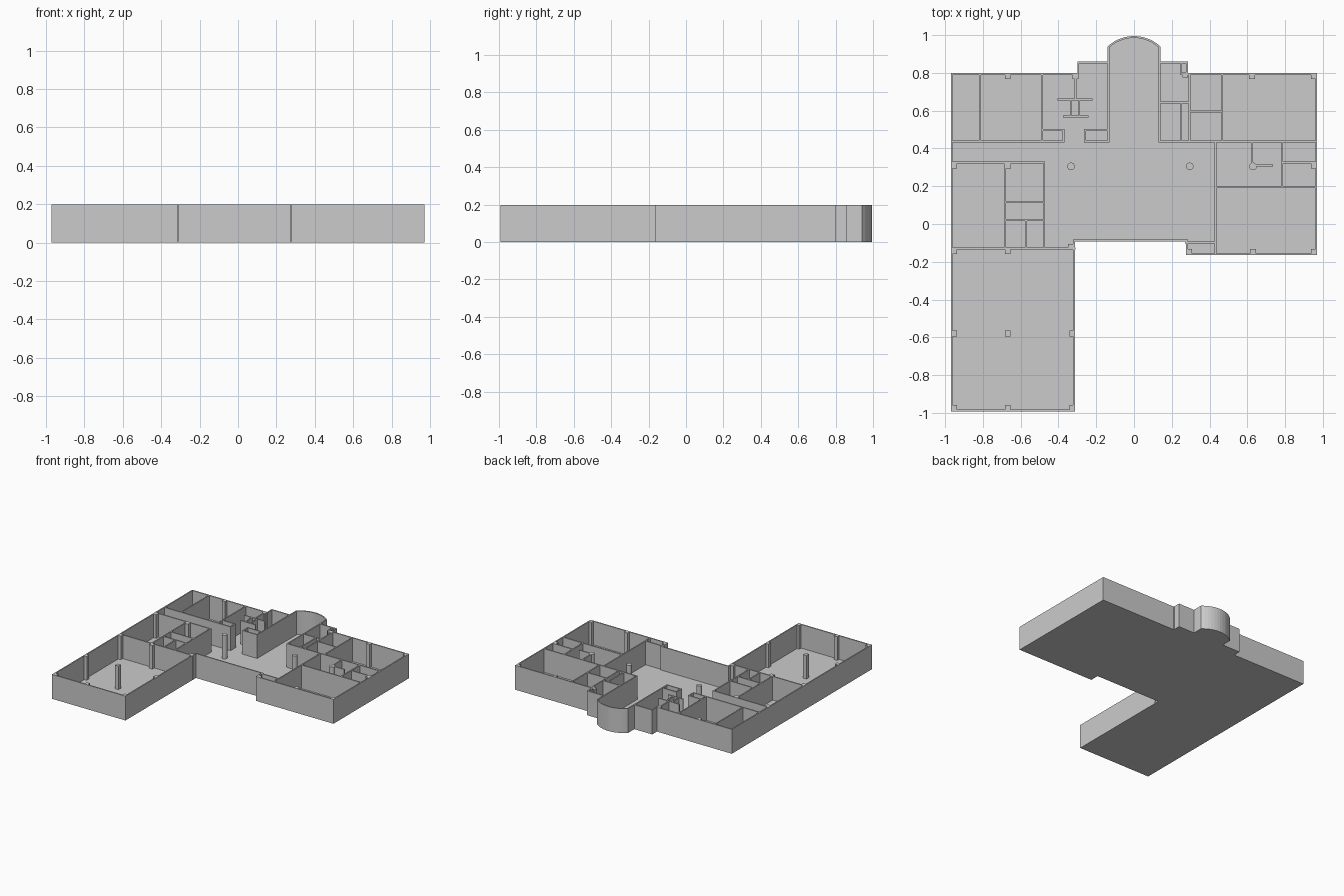
import bpy, bmesh, math

H = 0.197      # total height
F = 0.006      # floor slab thickness
T = 0.01       # wall thickness


def finish(bm, name):
    me = bpy.data.meshes.new(name)
    bm.to_mesh(me)
    bm.free()
    ob = bpy.data.objects.new(name, me)
    bpy.context.collection.objects.link(ob)
    return ob


def box(bm, x0, x1, y0, y1, z0=F, z1=H):
    r = bmesh.ops.create_cube(bm, size=1)
    for v in r["verts"]:
        v.co.x = x1 if v.co.x > 0 else x0
        v.co.y = y1 if v.co.y > 0 else y0
        v.co.z = z1 if v.co.z > 0 else z0


# Building outline, counter-clockwise, with the curved bay at the back
R, CY = 0.206, 0.789
a = math.asin(0.14 / R)
bay = [(R * math.sin(a - 2 * a * i / 12), CY + R * math.cos(a - 2 * a * i / 12))
       for i in range(13)]
outline = [(-0.97, -0.993), (-0.312, -0.993), (-0.312, -0.092), (0.275, -0.092),
           (0.275, -0.165), (0.97, -0.165), (0.97, 0.80), (0.285, 0.80),
           (0.285, 0.86), (0.14, 0.86)] + bay + [
           (-0.14, 0.86), (-0.30, 0.86), (-0.30, 0.80), (-0.97, 0.80)]

# Floor slab
bm = bmesh.new()
face = bm.faces.new([bm.verts.new((x, y, 0)) for x, y in outline])
top = bmesh.ops.extrude_face_region(bm, geom=[face])
for v in top["geom"]:
    if isinstance(v, bmesh.types.BMVert):
        v.co.z = F
bmesh.ops.recalc_face_normals(bm, faces=bm.faces)
finish(bm, "floor")

# Outer walls: ribbon thickened inwards
bm = bmesh.new()
lo = [bm.verts.new((x, y, F)) for x, y in outline]
hi = [bm.verts.new((x, y, H)) for x, y in outline]
n = len(outline)
for i in range(n):
    j = (i + 1) % n
    bm.faces.new((lo[i], lo[j], hi[j], hi[i]))
walls = finish(bm, "outer_walls")
m = walls.modifiers.new("thickness", "SOLIDIFY")
m.thickness = T
m.offset = -1
m.use_even_offset = True

# Partitions running along y: (x, y0, y1)
along_y = [
    (-0.815, 0.437, 0.795), (-0.487, 0.437, 0.795), (-0.31, 0.66, 0.795),
    (-0.335, 0.57, 0.66), (-0.29, 0.57, 0.66), (-0.373, 0.437, 0.497),
    (-0.26, 0.437, 0.497), (-0.136, 0.437, 0.86), (0.136, 0.437, 0.86),
    (0.25, 0.437, 0.643), (0.25, 0.805, 0.855), (0.293, 0.437, 0.795),
    (0.467, 0.437, 0.795), (0.432, -0.16, 0.437), (0.785, 0.195, 0.437),
    (0.625, 0.32, 0.437), (-0.683, -0.13, 0.325), (-0.475, -0.13, 0.325),
    (-0.572, -0.13, 0.02)]
# Partitions running along x: (y, x0, x1)
along_x = [
    (0.437, -0.965, -0.373), (0.497, -0.487, -0.373), (0.437, -0.26, -0.136),
    (0.497, -0.26, -0.136), (0.66, -0.40, -0.225), (0.57, -0.37, -0.245),
    (0.437, 0.136, 0.965), (0.643, 0.136, 0.293), (0.595, 0.293, 0.467),
    (0.795, 0.25, 0.293), (0.195, 0.432, 0.965), (0.325, 0.785, 0.965),
    (0.31, 0.63, 0.73), (-0.097, 0.275, 0.432), (0.325, -0.965, -0.475),
    (0.115, -0.683, -0.475), (0.02, -0.683, -0.475), (-0.13, -0.965, -0.315)]
bm = bmesh.new()
h = T / 2
for x, y0, y1 in along_y:
    box(bm, x - h, x + h, y0 - h, y1)
for y, x0, x1 in along_x:
    box(bm, x0 - h, x1 + h, y - h, y + h)
finish(bm, "partition_walls")

# Square piers on the structural grid
piers = [(x, y) for x in (-0.952, -0.668, -0.327) for y in (-0.58, -0.974)]
piers += [(-0.952, -0.145), (-0.668, -0.145), (-0.335, -0.122), (-0.668, 0.783),
          (-0.31, 0.783), (0.272, 0.79), (0.625, 0.783), (0.952, 0.783),
          (0.63, -0.147), (0.293, -0.147), (0.952, -0.147), (0.952, 0.308),
          (-0.952, 0.308), (-0.665, 0.308)]
bm = bmesh.new()
for x, y in piers:
    box(bm, x - 0.015, x + 0.015, y - 0.015, y + 0.015)
finish(bm, "square_piers")

# Round columns
for i, x in enumerate((-0.333, 0.295, 0.63)):
    bpy.ops.mesh.primitive_cylinder_add(vertices=24, radius=0.02, depth=H - F,
                                        location=(x, 0.305, (H + F) / 2))
    bpy.context.object.name = f"round_column_{i + 1}"
    bpy.ops.object.shade_smooth_by_angle()
